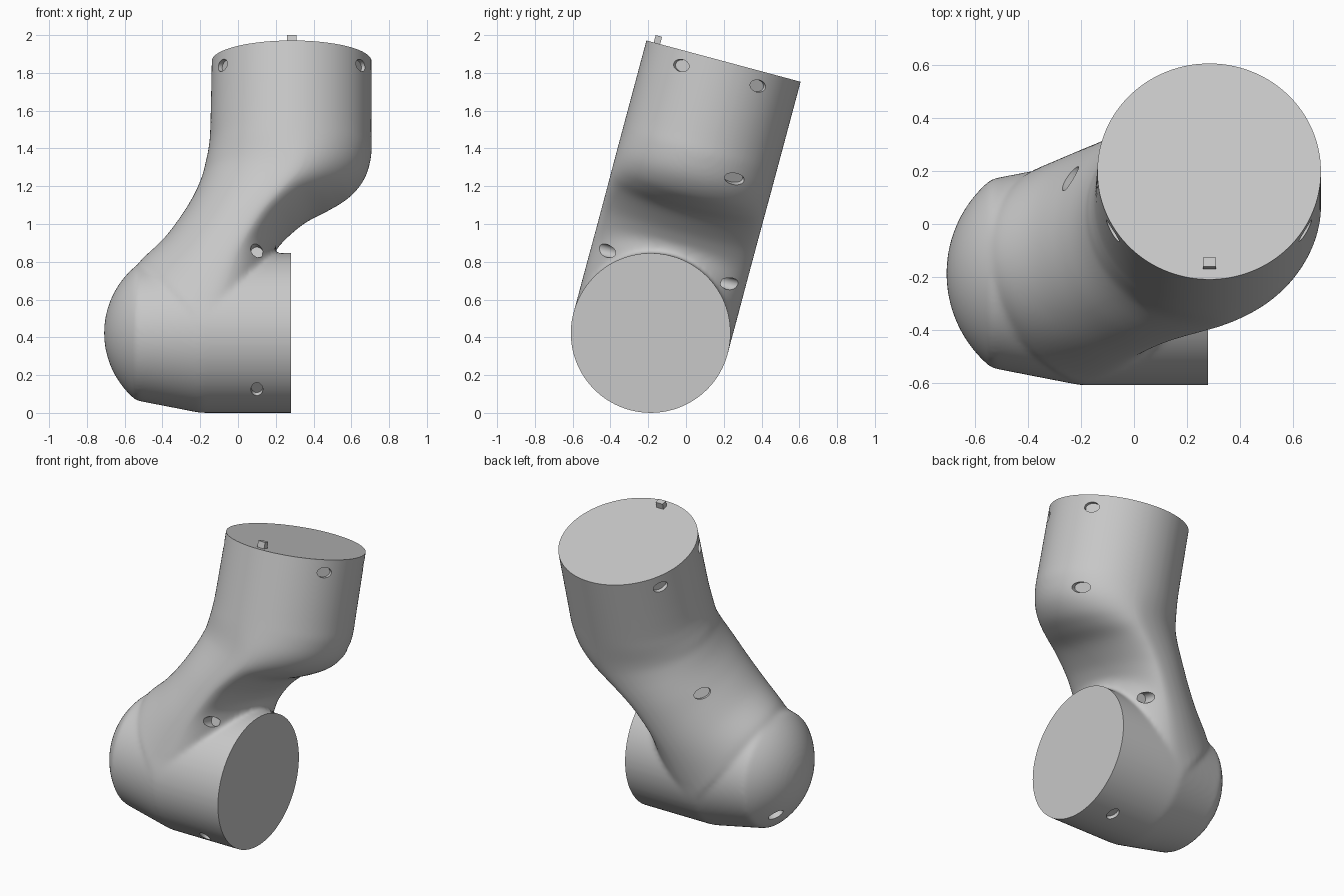
import bpy, bmesh, math
from mathutils import Matrix, Vector

cube = bpy.data.objects.get("Cube")
if cube:
    bpy.data.objects.remove(cube, do_unlink=True)

R = 0.423         # tube radius
TOP = 1.49        # height of upper flange above the lower axis
TUBE_X = 0.285    # upper tube axis
TILT = Matrix.Translation((0, -0.187, 0.423)) @ Matrix.Rotation(math.radians(-15), 4, 'X')
SEG = 96

grey = bpy.data.materials.new("light_grey")
grey.use_nodes = True
grey.diffuse_color = (0.58, 0.58, 0.58, 1)
grey.node_tree.nodes["Principled BSDF"].inputs["Base Color"].default_value = (0.58, 0.58, 0.58, 1)


def make_object(name, bm):
    bmesh.ops.recalc_face_normals(bm, faces=bm.faces)
    mesh = bpy.data.meshes.new(name)
    bm.to_mesh(mesh)
    bm.free()
    mesh.materials.append(grey)
    ob = bpy.data.objects.new(name, mesh)
    bpy.context.collection.objects.link(ob)
    ob.matrix_world = TILT
    return ob


def loft(bm, rings):
    """Bridge closed rings of points and cap both ends."""
    loops = [[bm.verts.new(p) for p in ring] for ring in rings]
    for a, b in zip(loops, loops[1:]):
        for i in range(SEG):
            j = (i + 1) % SEG
            bm.faces.new((a[i], a[j], b[j], b[i]))
    bm.faces.new(loops[0])
    bm.faces.new(loops[-1])


def box(bm, centre, size):
    bmesh.ops.create_cube(bm, size=1, matrix=Matrix.Translation(centre) @ Matrix.Diagonal((*size, 1)))


def bore(bm, point, direction, depth=0.025, radius=0.032, stretch=1.0):
    """Pocket cutter, stretched sideways, reaching a little below the surface point."""
    turn = Vector(direction).to_track_quat('Z', 'Y').to_matrix().to_4x4()
    m = Matrix.Translation(point) @ turn @ Matrix.Diagonal((stretch, 1, 1, 1))
    length = 0.1 + depth
    m = m @ Matrix.Translation((0, 0, 0.1 - length / 2))
    bmesh.ops.create_cone(bm, cap_ends=True, segments=32, radius1=radius,
                          radius2=radius, depth=length, matrix=m)


def smooth_path(points, steps=4):
    """Catmull-Rom refinement of a list of tuples."""
    vecs = [Vector(p) for p in points]
    out = []
    for i in range(len(vecs) - 1):
        p0, p1, p2 = vecs[max(i - 1, 0)], vecs[i], vecs[i + 1]
        p3 = vecs[min(i + 2, len(vecs) - 1)]
        for k in range(steps):
            t = k / steps
            out.append(p1 + (p2 - p0) * (t / 2) + (p0 * 2 - p1 * 5 + p2 * 4 - p3) * (t * t / 2)
                       + (p1 * 3 - p0 - p2 * 3 + p3) * (t ** 3 / 2))
    return out + [vecs[-1]]


angles = [2 * math.pi * i / SEG for i in range(SEG)]

# upper tube and neck, sections fanning round the notch:
# widest line (x, z), outer edge (x, z), inner edge (x, z)
sections = list(zip(
    smooth_path([(.285, 1.6), (.285, 1.12), (.288, 1.0), (.298, .92), (.302, .86), (.285, .79),
                 (.23, .71), (.16, .63), (.09, .54), (0, .39), (-.07, .26), (-.15, .06), (-.2, -.03)]),
    smooth_path([(-.137, 1.6), (-.147, 1.12), (-.158, 1.0), (-.168, .95), (-.175, .92), (-.183, .88),
                 (-.2, .83), (-.222, .775), (-.255, .71), (-.31, .62), (-.4, .5), (-.51, .395), (-.54, .35)]),
    smooth_path([(.707, 1.6), (.707, 1.1), (.705, .97), (.672, .857), (.6, .77), (.5, .712),
                 (.385, .66), (.285, .58), (.23, .52), (.2, .465), (.2, .36), (.17, .1), (.12, 0)])))


def neck_ring(mid, outer, inner):
    ring = []
    for a in angles:
        edge = inner if math.cos(a) > 0 else outer
        p = mid + (edge - mid) * abs(math.cos(a))
        ring.append((p.x, R * math.sin(a), p.y))
    return ring


mids, outers, inners = [[Vector(p) for p in col] for col in zip(*sections)]
body_bm = bmesh.new()
loft(body_bm, [neck_ring(*s) for s in zip(mids, outers, inners)])

# lower tube: straight, then tapered, then a spherical dome
BALL, BALL_X = 0.459, -0.25
profile = [(.4, R), (-.2, R), (-.54, .357)]
start = math.asin(.357 / BALL)
for k in range(1, 25):
    a = start * (1 - k / 24.5)
    profile.append((BALL_X - BALL * math.cos(a), BALL * math.sin(a)))
loft(body_bm, [[(x, r * math.cos(a), r * math.sin(a)) for a in angles] for x, r in profile])
body = make_object("arm_body", body_bm)

# cutters: two flat flanges and the screw pockets
cut = bmesh.new()
box(cut, (.68, 0, -.06), (.8, 1.2, 1.08))
box(cut, (.3, 0, TOP + .2), (1.4, 1.2, .4))
c, s = R * math.cos(math.pi / 6), R * math.sin(math.pi / 6)
for side in (-1, 1):
    for end in (-1, 1):
        bore(cut, (TUBE_X + end * c, side * s, 1.41), (end * c, side * s, 0), stretch=1.5)
    bore(cut, (.1, side * s, -c), (0, side * s, -c), radius=.048, stretch=.66)
    bore(cut, (.1, side * .36, .36), (0, side, 0), depth=.07, radius=.033)
bore(cut, (.62, .213, .906), (.85, .4, -.3), stretch=1.9)
bore(cut, (-.24, .2, .64), (-.75, .5, .4), stretch=1.7)
bore(cut, (-.62, .19, -.17), (-.8, .45, -.4), stretch=1.6)
cutter = make_object("pocket_cutter", cut)
cutter.hide_render = True
cutter.hide_viewport = True

# fuse, blend and cut the body
remesh = body.modifiers.new("fuse", 'REMESH')
remesh.mode = 'VOXEL'
remesh.voxel_size = 0.013
blend = body.modifiers.new("blend", 'SMOOTH')
blend.factor = 0.5
blend.iterations = 14
trim = body.modifiers.new("trim", 'BOOLEAN')
trim.operation = 'DIFFERENCE'
trim.solver = 'EXACT'
trim.object = cutter
bpy.context.view_layer.update()
graph = bpy.context.evaluated_depsgraph_get()
finished = bpy.data.meshes.new_from_object(body.evaluated_get(graph))
body.modifiers.clear()
body.data = finished
bpy.data.objects.remove(cutter, do_unlink=True)

bpy.ops.object.select_all(action='DESELECT')
body.select_set(True)
bpy.context.view_layer.objects.active = body
bpy.ops.object.shade_smooth_by_angle(angle=math.radians(30))

# locating key on the upper flange
key = bmesh.new()
box(key, (TUBE_X, -.365, TOP + .01), (.05, .035, .06))
make_object("locating_key", key)
